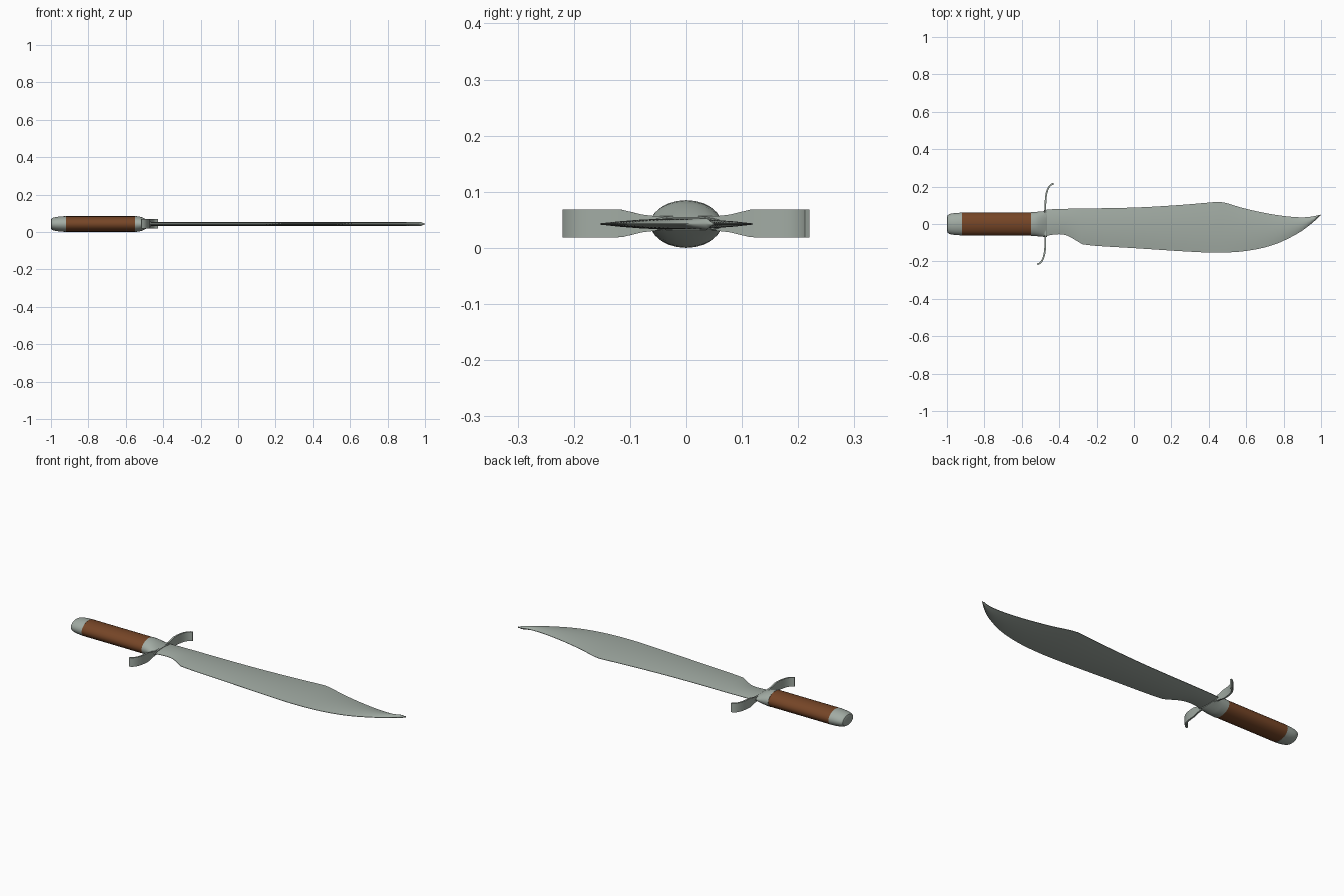
import bpy, bmesh, math

if "Cube" in bpy.data.objects:
    bpy.data.objects.remove(bpy.data.objects["Cube"])

ZC = 0.0435


def material(name, rgb):
    m = bpy.data.materials.new(name)
    m.diffuse_color = (*rgb, 1)
    m.use_nodes = True
    m.node_tree.nodes["Principled BSDF"].inputs["Base Color"].default_value = m.diffuse_color
    return m


STEEL = material("steel", (0.36, 0.41, 0.37))
WOOD = material("wood", (0.18, 0.06, 0.02))


def loft(name, rings, mat, angle=35):
    """Skin a list of equal-length point rings and cap both ends."""
    bm = bmesh.new()
    rows = [[bm.verts.new(p) for p in r] for r in rings]
    n = len(rows[0])
    for a, b in zip(rows, rows[1:]):
        for i in range(n):
            j = (i + 1) % n
            bm.faces.new((a[i], a[j], b[j], b[i]))
    bm.faces.new(rows[0][::-1])
    bm.faces.new(rows[-1])
    bmesh.ops.recalc_face_normals(bm, faces=bm.faces)
    me = bpy.data.meshes.new(name)
    bm.to_mesh(me)
    bm.free()
    ob = bpy.data.objects.new(name, me)
    bpy.context.collection.objects.link(ob)
    me.materials.append(mat)
    bpy.ops.object.select_all(action='DESELECT')
    ob.select_set(True)
    bpy.context.view_layer.objects.active = ob
    bpy.ops.object.shade_smooth_by_angle(angle=math.radians(angle))
    return ob


def ellipse(x, ry, rz, n=24):
    return [(x, ry * math.cos(2 * math.pi * i / n),
             ZC + rz * math.sin(2 * math.pi * i / n)) for i in range(n)]


def smooth(pts, x):
    """Cubic interpolation of y over x."""
    def slope(k):
        a, b = pts[max(k - 1, 0)], pts[min(k + 1, len(pts) - 1)]
        return (b[1] - a[1]) / (b[0] - a[0])
    k = 0
    while k < len(pts) - 2 and x > pts[k + 1][0]:
        k += 1
    (x0, y0), (x1, y1) = pts[k], pts[k + 1]
    h = x1 - x0
    t = (x - x0) / h
    return ((2*t**3 - 3*t**2 + 1) * y0 + (t**3 - 2*t**2 + t) * h * slope(k)
            + (3*t**2 - 2*t**3) * y1 + (t**3 - t**2) * h * slope(k + 1))


# Handle: pommel cap, wooden grip, ferrule blending down to the blade
loft("pommel", [ellipse(*p) for p in (
    (-1, .036, .022), (-.997, .046, .029), (-.988, .053, .034),
    (-.97, .057, .038), (-.945, .0595, .041), (-.92, .061, .042))], STEEL)
loft("grip", [ellipse(*p) for p in (
    (-.92, .0615, .0415), (-.74, .061, .0415), (-.55, .0615, .0415))], WOOD)
loft("ferrule", [ellipse(*p) for p in (
    (-.55, .063, .0425), (-.53, .0645, .0405), (-.51, .066, .035),
    (-.49, .068, .025), (-.475, .069, .018), (-.465, .069, .012))], STEEL)

# Blade: clipped spine above, bellied edge below, lens cross-section
SPINE_A = [(-.48, .075), (-.42, .080), (0, .088), (.25, .102), (.45, .119)]
SPINE_B = [(.45, .119), (.49, .113), (.58, .086), (.7, .059), (.8, .043),
           (.88, .036), (.94, .038), (1, .050)]
EDGE_A = [(-.48, -.067), (-.44, -.058), (-.39, -.055), (-.35, -.065),
          (-.31, -.088), (-.275, -.109)]
EDGE_B = [(-.275, -.109), (-.2, -.117), (0, -.129), (.3, -.148), (.45, -.153),
          (.6, -.144), (.75, -.110), (.88, -.048), (.95, .003), (1, .048)]
xs = sorted({round(-.48 + .02 * i, 4) for i in range(74)}
            | {-.275, .45, .985, .993, 1})
rings = []
for x in xs:
    top = smooth(SPINE_A if x <= .45 else SPINE_B, x)
    low = smooth(EDGE_A if x <= -.275 else EDGE_B, x)
    mid, hw = (top + low) / 2, (top - low) / 2
    hz = .0095 * min(1, max(.35, (1 - x) / .02))
    upper = [(x, mid + hw * u, ZC + hz * (.12 + .88 * (1 - u * u)))
             for u in (1, .75, .4, 0, -.4, -.75, -1)]
    rings.append(upper + [(a, b, 2 * ZC - c) for a, b, c in upper[::-1]])
loft("blade", rings, STEEL)

# Guard: S-curved strip, waisted where it crosses the blade
HALF = [(0, 0, .013), (0, .055, .013), (0, .08, .016), (0, .10, .021),
        (.0005, .115, .0245), (.002, .14, .025), (.006, .165, .025),
        (.012, .185, .025), (.021, .201, .025), (.032, .211, .025),
        (.044, .216, .025)]
path = [(-a, -b, w) for a, b, w in HALF[:0:-1]] + HALF
rings = []
for i, (dx, y, w) in enumerate(path):
    a, b = path[max(i - 1, 0)], path[min(i + 1, len(path) - 1)]
    tx, ty = b[0] - a[0], b[1] - a[1]
    s = .0045 / math.hypot(tx, ty)
    nx, ny = ty * s, -tx * s
    rings.append([(-.474 + dx + p * nx, y + p * ny, .0445 + q * w)
                  for p, q in ((-1, -1), (1, -1), (1, 1), (-1, 1))])
loft("guard", rings, STEEL)

# Rest the model on the ground
bottom = min(v.co.z for o in bpy.data.objects for v in o.data.vertices)
for o in bpy.data.objects:
    o.location.z = -bottom
